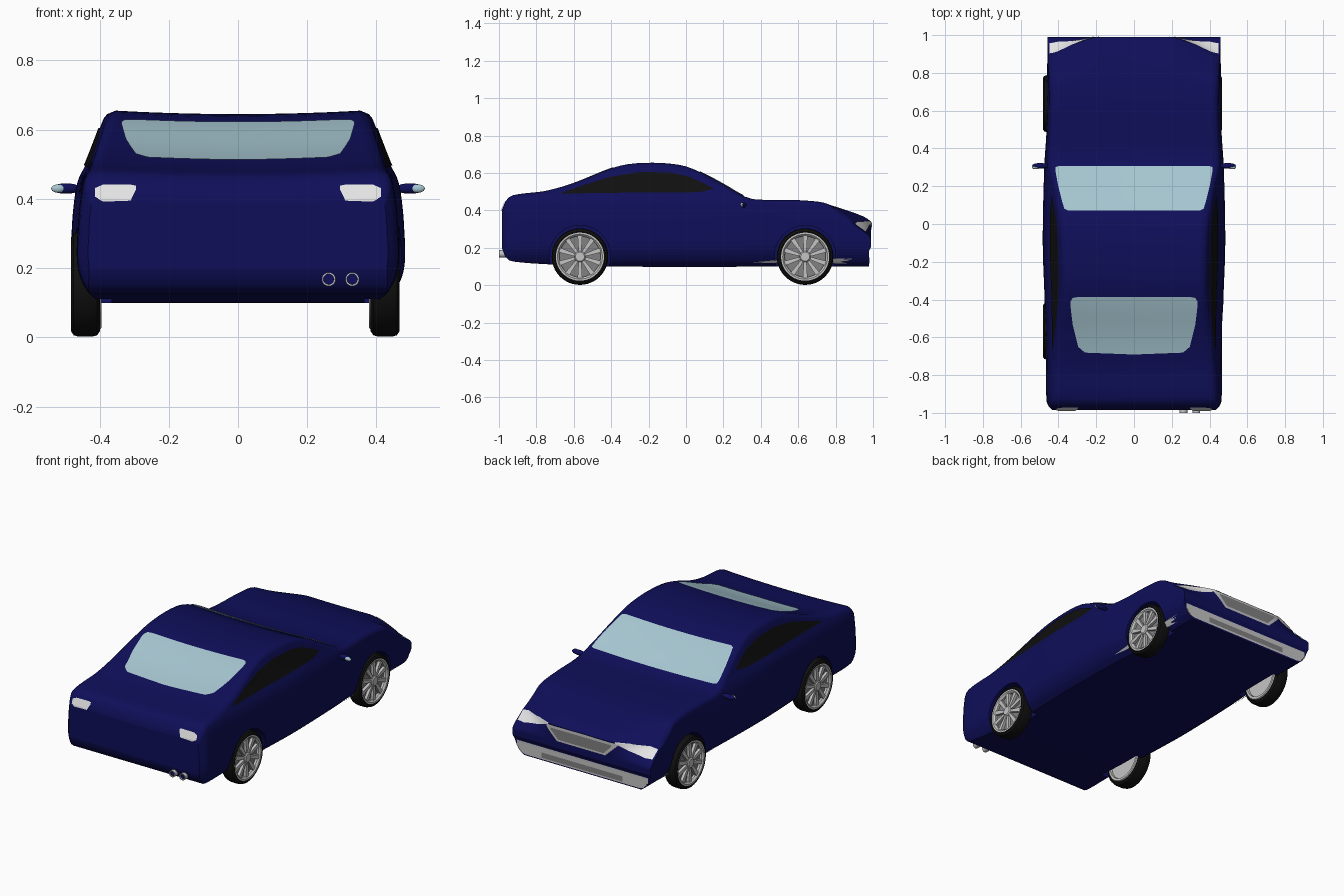
import bpy, bmesh, math
from mathutils import Vector, Matrix
from mathutils.bvhtree import BVHTree

if "Cube" in bpy.data.objects:
    bpy.data.objects.remove(bpy.data.objects["Cube"])


def material(name, *rgb):
    m = bpy.data.materials.new(name)
    m.use_nodes = True
    m.diffuse_color = (*rgb, 1)
    m.node_tree.nodes["Principled BSDF"].inputs["Base Color"].default_value = (*rgb, 1)
    return m


BLUE = material("navy_paint", .0045, .0045, .1)
BLACK = material("black", .005, .005, .005)
GLASS = material("pale_blue_glass", .38, .56, .63)
SILVER = material("silver", .55, .55, .55)
GREY = material("mid_grey", .22, .22, .22)
WHITE = material("lamp_white", .78, .78, .78)


def make(name, bm, mat, angle=35):
    me = bpy.data.meshes.new(name)
    bm.to_mesh(me)
    bm.free()
    ob = bpy.data.objects.new(name, me)
    bpy.context.collection.objects.link(ob)
    me.materials.append(mat)
    smooth(ob, angle)
    return ob


def smooth(ob, angle):
    bpy.ops.object.select_all(action='DESELECT')
    ob.select_set(True)
    bpy.context.view_layer.objects.active = ob
    bpy.ops.object.shade_smooth_by_angle(angle=math.radians(angle))


def curve(pts, t):
    """Smooth interpolation through (position, value) pairs."""
    if t <= pts[0][0]:
        return pts[0][1]
    if t >= pts[-1][0]:
        return pts[-1][1]
    i = next(k for k in range(len(pts) - 1) if t <= pts[k + 1][0])

    def slope(k):
        a, b = pts[max(k - 1, 0)], pts[min(k + 1, len(pts) - 1)]
        return (b[1] - a[1]) / (b[0] - a[0])
    (x0, y0), (x1, y1) = pts[i], pts[i + 1]
    h = x1 - x0
    s = (t - x0) / h
    return ((1 + 2 * s) * (1 - s) ** 2 * y0 + s * (1 - s) ** 2 * h * slope(i)
            + s * s * (3 - 2 * s) * y1 + s * s * (s - 1) * h * slope(i + 1))


def step(a, b, t):
    t = min(max((t - a) / (b - a), 0), 1)
    return t * t * (3 - 2 * t)


# Body curves: roofline, underside, plan width, and side taper by height
TOP = [(-.985, .4), (-.965, .45), (-.93, .48), (-.75, .505), (-.6, .547), (-.36, .637),
       (-.2, .655), (-.03, .643), (.06, .612), (.2, .54), (.31, .476), (.37, .459),
       (.6, .455), (.75, .44), (.87, .405), (.96, .37), (.99, .347)]
BOTTOM = [(-.985, .2), (-.965, .15), (-.93, .128), (-.7, .11), (-.5, .1), (.99, .1)]
WIDTH = [(-.985, .43), (-.95, .458), (-.7, .462), (-.4, .47), (-.1, .48), (.3, .472),
         (.5, .46), (.99, .455)]
TAPER = [(.09, -.08), (.13, -.03), (.2, 0), (.32, 0), (.42, -.01), (.46, -.02),
         (.5, -.04), (.655, -.1)]


def body_point(co):
    v, u, w = co
    y = .0025 + .9875 * (.5 * u + .5 * math.sin(u * math.pi / 2))
    lo, hi = curve(BOTTOM, y), curve(TOP, y)
    z = lo + (hi - lo) * (w + 1) / 2
    half = curve(WIDTH, y) + curve(TAPER, z)
    r = .025
    d = z - (hi - r)
    if d > 0:
        half -= r - math.sqrt(max(r * r - d * d, 0))
    x = v * half
    z -= .01 * (1 - v * v) * max(w, 0) ** 4
    # Swept-back nose corners above a square bumper
    sweep = min(max((abs(x) - .2) / .25, 0), 1) ** 1.3
    y -= .115 * sweep * step(.24, .36, z) * step(.7, .98, y)
    y -= .012 * step(.21, .18, z) * step(.9, .99, y) if z < .21 else 0
    return Vector((x, y, z))


bm = bmesh.new()
bmesh.ops.create_cube(bm, size=2)
bmesh.ops.subdivide_edges(bm, edges=bm.edges[:], cuts=55, use_grid_fill=True)
for vert in bm.verts:
    vert.co = body_point(vert.co)
bmesh.ops.recalc_face_normals(bm, faces=bm.faces[:])
tree = BVHTree.FromBMesh(bm)
body = make("body", bm, BLUE)

# Wheel arches
AXLES = {"rear": -.567, "front": .637}
SIDES = {"left": 1, "right": -1}
for y in AXLES.values():
    for s in SIDES.values():
        bm = bmesh.new()
        bmesh.ops.create_cone(bm, cap_ends=True, segments=48, radius1=.163, radius2=.163, depth=.3,
                              matrix=Matrix.Translation((s * .515, y, .157))
                              @ Matrix.Rotation(math.pi / 2, 4, 'Y'))
        cutter = make("arch_cutter", bm, BLUE)
        cutter.hide_render = True
        mod = body.modifiers.new("arch", 'BOOLEAN')
        mod.operation, mod.solver, mod.object = 'DIFFERENCE', 'EXACT', cutter
        bpy.context.view_layer.objects.active = body
        bpy.ops.object.modifier_apply(modifier=mod.name)
        bpy.data.objects.remove(cutter)
smooth(body, 35)


def patch(name, cols, direction, mat, place, lift=.004, rows=10, sub=6):
    """Lay a thin plate on the body; cols hold (position, low, high)."""
    bm = bmesh.new()
    fine = []
    for a, b in zip(cols, cols[1:]):
        fine += [[p + (q - p) * i / sub for p, q in zip(a, b)] for i in range(sub)]
    fine.append(cols[-1])
    d = Vector(direction)
    grid = []
    for a, lo, hi in fine:
        line = []
        for j in range(rows + 1):
            start = Vector(place(a, lo + (hi - lo) * j / rows)) - 2 * d
            hit, normal, _, _ = tree.ray_cast(start, d)
            line.append(bm.verts.new(hit + normal * lift) if hit else None)
        grid.append(line)
    for c0, c1 in zip(grid, grid[1:]):
        for j in range(rows):
            quad = (c0[j], c1[j], c1[j + 1], c0[j + 1])
            if all(quad):
                f = bm.faces.new(quad)
                f.normal_update()
                if f.normal.dot(d) > 0:
                    f.normal_flip()
    return make(name, bm, mat)


def both(cols):
    """Mirror a half outline about the centre."""
    return [(-a, lo, hi) for a, lo, hi in cols[:0:-1]] + cols


def from_top(a, b):
    return (a, b, 0)


def from_end(a, b):
    return (a, 0, b)


# Glass
patch("windscreen", both([(0, .07, .305), (.35, .07, .305), (.37, .08, .305), (.4, .2, .305),
                          (.415, .28, .3)]), (0, 0, -1), GLASS, from_top)
patch("rear_window", both([(0, -.69, -.385), (.26, -.68, -.385), (.295, -.65, -.385),
                           (.325, -.53, -.39), (.337, -.43, -.41)]), (0, 0, -1), GLASS, from_top)
SIDE_GLASS = [(-.665, .487, .492), (-.545, .49, .535), (-.41, .492, .577), (-.25, .494, .604),
              (-.09, .495, .602), (.015, .495, .58), (.08, .498, .55), (.145, .513, .518)]
for side, s in SIDES.items():
    patch(side + "_side_window", SIDE_GLASS, (-s, 0, 0), BLACK, lambda a, b: (0, a, b))
    # Lamps
    patch(side + "_headlight", [(s * .22, .333, .34), (s * .3, .305, .342), (s * .4, .285, .338),
                                (s * .447, .285, .325)], (0, -1, 0), WHITE, from_end)
    patch(side + "_tail_light", [(s * .295, .425, .437), (s * .31, .395, .44), (s * .39, .392, .44),
                                 (s * .413, .405, .43)], (0, 1, 0), WHITE, from_end)

# Grille and bumper plate
patch("grille_frame", both([(0, .25, .337), (.16, .25, .335), (.235, .322, .335)]),
      (0, -1, 0), SILVER, from_end)
patch("grille_inset", both([(0, .262, .322), (.15, .262, .322), (.2, .312, .322)]),
      (0, -1, 0), GREY, from_end, lift=.007)
patch("bumper_plate", both([(0, .108, .182), (.38, .108, .182), (.435, .125, .182)]),
      (0, -1, 0), SILVER, from_end)
patch("bumper_inset", both([(0, .118, .15), (.22, .118, .15), (.27, .118, .15)]),
      (0, -1, 0), GREY, from_end, lift=.007)


def lathe(name, profile, mat, place, segments=48):
    """Spin (offset along x, radius) points about the x axis."""
    bm = bmesh.new()
    vs = [bm.verts.new((x, 0, r)) for x, r in profile]
    es = [bm.edges.new(e) for e in zip(vs, vs[1:])]
    bmesh.ops.spin(bm, geom=vs + es, axis=(1, 0, 0), cent=(0, 0, 0), steps=segments,
                   angle=2 * math.pi)
    bmesh.ops.remove_doubles(bm, verts=bm.verts[:], dist=.0002)
    bmesh.ops.recalc_face_normals(bm, faces=bm.faces[:])
    bm.transform(place)
    return make(name, bm, mat)


TYRE = [(-.038, .122), (-.042, .135), (-.034, .147), (-.02, .151), (.02, .151), (.034, .147),
        (.042, .135), (.038, .122), (-.038, .122)]
RIM = [(.03, .11), (.04, .12), (.04, .13), (.025, .128), (-.04, .13), (-.047, .126),
       (-.047, .112), (-.03, .108), (.03, .11)]
for end, y in AXLES.items():
    for side, s in SIDES.items():
        turn = 0 if s > 0 else math.pi
        place = Matrix.Translation((s * .433 - .008, y, .153)) @ Matrix.Rotation(turn, 4, 'Z')
        name = end + "_" + side
        lathe(name + "_tyre", TYRE, BLACK, place)
        lathe(name + "_rim", RIM, SILVER, place)
        lathe(name + "_disc", [(.018, 0), (.018, .115)], GREY, place)
        lathe(name + "_inner_disc", [(-.035, 0), (-.035, .115)], SILVER, place)
        lathe(name + "_hub", [(.01, .03), (.036, .03), (.041, .024), (.041, 0)], SILVER, place, 24)
        # Ten tapered spokes
        bm = bmesh.new()
        for k in range(10):
            ret = bmesh.ops.create_cube(bm, size=1)["verts"]
            for v in ret:
                width = .026 if v.co.z > 0 else .014
                v.co = Vector((.026 + v.co.x * .016, v.co.y * width, .069 + v.co.z * .098))
            bmesh.ops.rotate(bm, verts=ret, cent=(0, 0, 0),
                             matrix=Matrix.Rotation(k * math.tau / 10, 3, 'X'))
        bm.transform(place)
        make(name + "_spokes", bm, SILVER)

# Exhaust pipes
for i, x in enumerate((.262, .33)):
    place = Matrix.Translation((x, -.95, .168)) @ Matrix.Rotation(-math.pi / 2, 4, 'Z')
    lathe("exhaust_%d" % (i + 1), [(-.05, .02), (.05, .02), (.05, .015), (-.02, .015), (-.02, 0)],
          SILVER, place, 20)
    lathe("exhaust_%d_bore" % (i + 1), [(.042, 0), (.042, .0148)], BLUE, place, 20)

# Door mirrors with glass on the outer half
for side, s in SIDES.items():
    for part, x, y, size, mat in (("mirror", .497, .308, (.043, .015, .015), BLUE),
                                  ("mirror_glass", .52, .299, (.02, .009, .012), GLASS)):
        bm = bmesh.new()
        bmesh.ops.create_uvsphere(bm, u_segments=20, v_segments=12, radius=1,
                                  matrix=Matrix.Translation((s * x, y, .43)) @ Matrix.Diagonal((*size, 1)))
        make(side + "_" + part, bm, mat)
